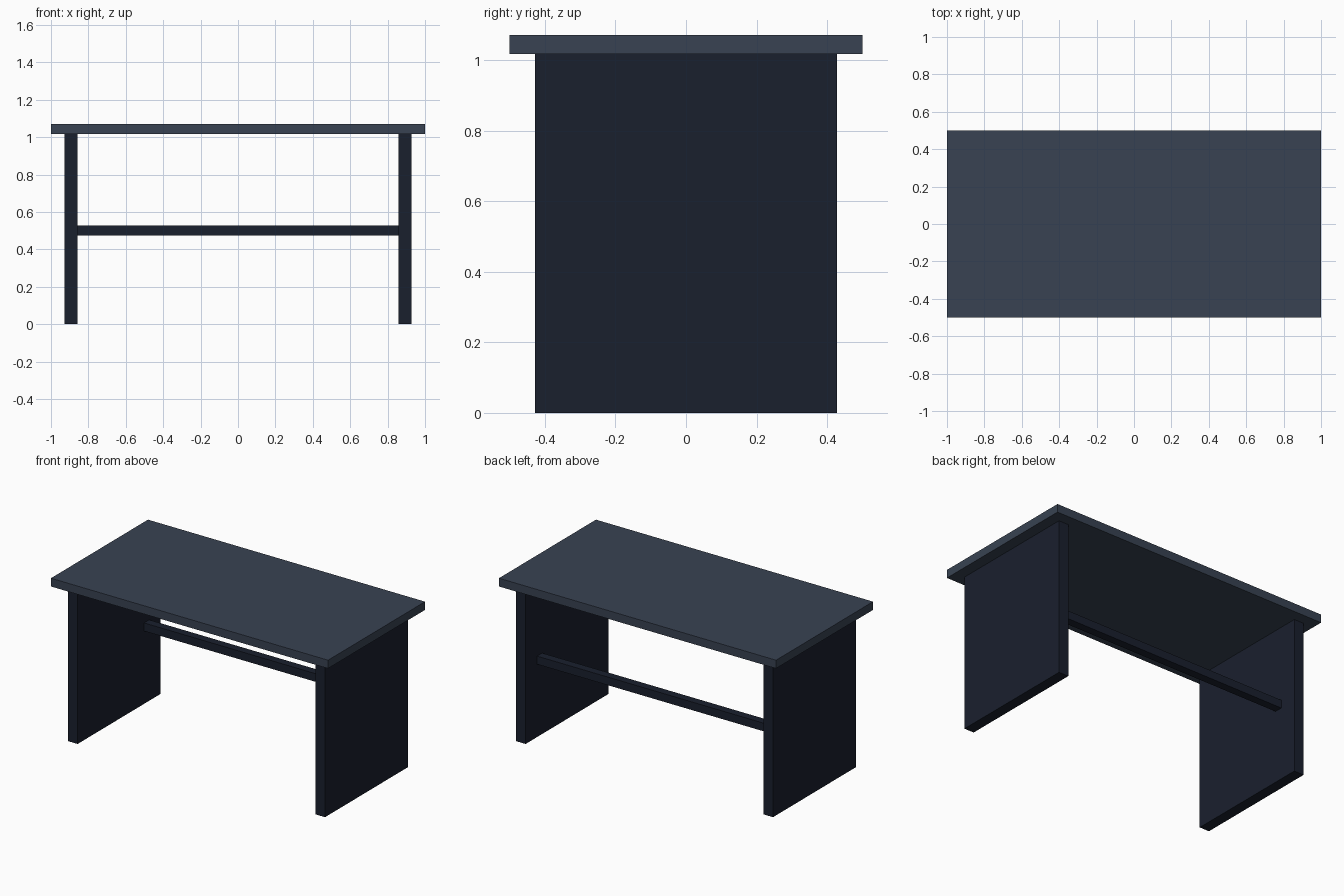
import bpy

if "Cube" in bpy.data.objects:
    bpy.data.objects.remove(bpy.data.objects["Cube"])


def material(name, rgb):
    m = bpy.data.materials.new(name)
    m.diffuse_color = (*rgb, 1)
    m.use_nodes = True
    m.node_tree.nodes["Principled BSDF"].inputs["Base Color"].default_value = m.diffuse_color
    return m


def box(name, x, y, z, mat):
    """Box from (min, max) ranges along each axis."""
    bpy.ops.mesh.primitive_cube_add(size=1, location=[sum(r) / 2 for r in (x, y, z)])
    ob = bpy.context.object
    ob.name = name
    ob.scale = [r[1] - r[0] for r in (x, y, z)]
    bpy.ops.object.transform_apply(location=False, rotation=False, scale=True)
    ob.data.materials.append(mat)
    return ob


slate = material("slate", (0.04, 0.055, 0.085))
dark = material("dark_slate", (0.010, 0.014, 0.027))

# Table top
box("table_top", (-1, 1), (-0.5, 0.5), (1.017, 1.071), slate)

# Side panels
for name, cx in (("left_panel", -0.893), ("right_panel", 0.893)):
    box(name, (cx - 0.035, cx + 0.035), (-0.428, 0.428), (0, 1.017), dark)

# Stretcher bar towards the back
box("stretcher", (-0.859, 0.859), (0.257, 0.31), (0.475, 0.528), dark)
